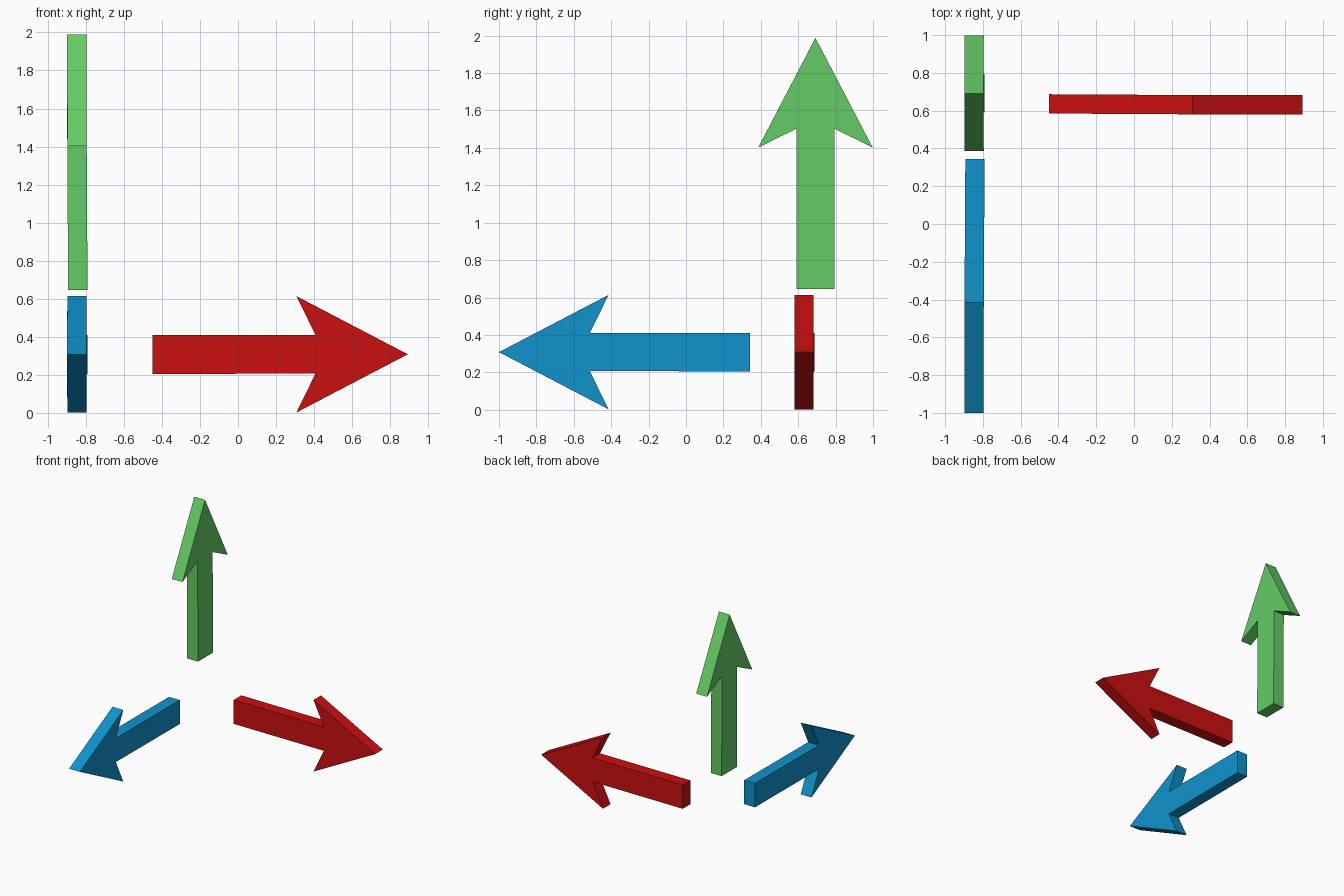
import bpy, bmesh
from mathutils import Vector

if "Cube" in bpy.data.objects:
    bpy.data.objects.remove(bpy.data.objects["Cube"])

# Arrow outline: distance from tail, sideways offset
HALF = [(0, 0.1025), (0.857, 0.102), (0.757, 0.306)]
TIP = (1.343, 0)
OUTLINE = HALF + [TIP] + [(u, -v) for u, v in reversed(HALF)]
THICK = 0.102


def arrow(name, tail, along, side, depth, color):
    """Flat arrow slab, leaning very slightly in depth towards its tail."""
    tail, along, side, depth = map(Vector, (tail, along, side, depth))
    bm = bmesh.new()
    rings = []
    for w in (-THICK / 2, THICK / 2):
        rings.append([bm.verts.new(tail + along * u + side * v
                                   + depth * (w + 0.005 * max(0, 1 - u / 0.857)))
                      for u, v in OUTLINE])
    back, front = rings
    n = len(OUTLINE)
    for i in range(n):
        j = (i + 1) % n
        bm.faces.new((back[i], back[j], front[j], front[i]))
    # Caps split into shaft and two head halves so each face stays simple
    for ring in rings:
        for ids in ((0, 1, 5, 6), (1, 2, 3), (1, 3, 5), (3, 4, 5)):
            bm.faces.new([ring[k] for k in ids])
    bmesh.ops.recalc_face_normals(bm, faces=bm.faces)
    me = bpy.data.meshes.new(name)
    bm.to_mesh(me)
    bm.free()
    mat = bpy.data.materials.new(name + "_paint")
    mat.diffuse_color = (*color, 1)
    mat.use_nodes = True
    mat.node_tree.nodes["Principled BSDF"].inputs["Base Color"].default_value = mat.diffuse_color
    me.materials.append(mat)
    bpy.context.collection.objects.link(bpy.data.objects.new(name, me))


X, Y, Z = (1, 0, 0), (0, 1, 0), (0, 0, 1)
# Right-pointing, front-pointing and upward arrows
arrow("red_arrow", (-0.45, 0.631, 0.308), X, Z, Y, (0.60, 0.005, 0.005))
arrow("blue_arrow", (-0.847, 0.343, 0.308), (0, -1, 0), Z, X, (0.005, 0.29, 0.60))
arrow("green_arrow", (-0.847, 0.692, 0.645), Z, Y, X, (0.13, 0.60, 0.13))
